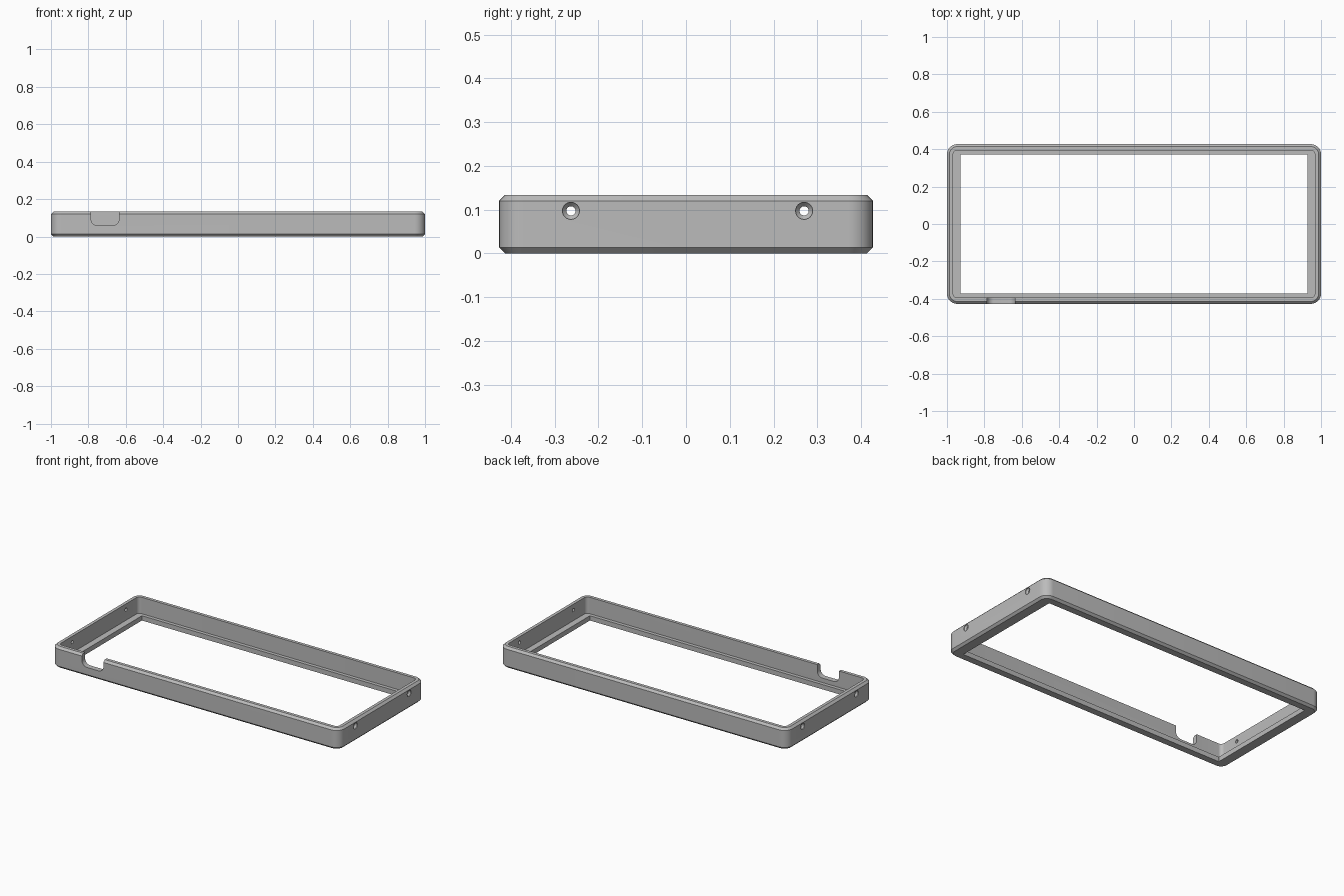
import bpy, bmesh
from math import sin, cos, pi
from mathutils import Vector

if "Cube" in bpy.data.objects:
    bpy.data.objects.remove(bpy.data.objects["Cube"])

HX, HY, H = 1.0, 0.427, 0.133      # half length, half width, height
CHAMFER, WALL, FLOOR = 0.013, 0.033, 0.03
SEG = 10                           # segments per rounded corner

grey = bpy.data.materials.new("grey")
grey.use_nodes = True
colour = (0.5, 0.5, 0.5, 1)
grey.diffuse_color = colour
grey.node_tree.nodes["Principled BSDF"].inputs["Base Color"].default_value = colour


def rounded_rect(hx, hy, r, z):
    """Loop of points around a rounded rectangle at height z."""
    pts = []
    for k, (sx, sy) in enumerate([(1, 1), (-1, 1), (-1, -1), (1, -1)]):
        for i in range(SEG + 1):
            a = (k + i / SEG) * pi / 2
            pts.append(Vector((sx * (hx - r) + r * cos(a), sy * (hy - r) + r * sin(a), z)))
    return pts


def loft(name, loops, closed=False):
    """Skin a series of equal loops; closed joins the last to the first."""
    bm = bmesh.new()
    rings = [[bm.verts.new(p) for p in loop] for loop in loops]
    pairs = list(zip(rings, rings[1:]))
    if closed:
        pairs.append((rings[-1], rings[0]))
    else:
        bm.faces.new(rings[0])
        bm.faces.new(rings[-1])
    for a, b in pairs:
        for i in range(len(a)):
            j = (i + 1) % len(a)
            bm.faces.new((a[i], a[j], b[j], b[i]))
    bmesh.ops.recalc_face_normals(bm, faces=bm.faces)
    mesh = bpy.data.meshes.new(name)
    bm.to_mesh(mesh)
    bm.free()
    mesh.materials.append(grey)
    obj = bpy.data.objects.new(name, mesh)
    bpy.context.collection.objects.link(obj)
    return obj


# Frame: chamfered outer wall, recess, and a ledge around the opening
R = 0.055
section = [
    (HX - CHAMFER, HY - CHAMFER, R - CHAMFER, 0),
    (HX, HY, R, CHAMFER),
    (HX, HY, R, H - CHAMFER),
    (HX - CHAMFER, HY - CHAMFER, R - CHAMFER, H),
    (HX - WALL, HY - WALL, R - WALL, H),
    (HX - WALL, HY - WALL, R - WALL, FLOOR),
    (0.928, 0.372, 0.002, FLOOR),
    (0.928, 0.372, 0.002, 0),
]
frame = loft("bezel_frame", [rounded_rect(*s) for s in section], closed=True)
cutters = []

# Cable notch in the front wall, open at the top
notch = []
for y in (-HY - 0.02, -HY + WALL + 0.01):
    notch.append([Vector((p.x - 0.711, y, p.y + 0.158))
                  for p in rounded_rect(0.075, 0.1, 0.036, 0)])
cutters.append(loft("notch_cutter", notch))

# Countersunk screw holes through both end walls
for side in (-1, 1):
    for y in (-0.263, 0.27):
        loops = []
        for x, r in ((HX + 0.01, 0.0195), (HX - 0.004, 0.0195),
                     (HX - 0.014, 0.0105), (HX - WALL - 0.01, 0.0105)):
            loops.append([Vector((side * x, y + r * cos(t * pi / 12), 0.097 + r * sin(t * pi / 12)))
                          for t in range(24)])
        cutters.append(loft("screw_hole_cutter", loops))

# Cut the frame, then drop the cutters
bpy.ops.object.select_all(action='DESELECT')
bpy.context.view_layer.objects.active = frame
frame.select_set(True)
for cutter in cutters:
    cutter.hide_render = True
    mod = frame.modifiers.new("cut", 'BOOLEAN')
    mod.operation = 'DIFFERENCE'
    mod.solver = 'EXACT'
    mod.object = cutter
    bpy.ops.object.modifier_apply(modifier=mod.name)
for cutter in cutters:
    bpy.data.objects.remove(cutter)

bpy.ops.object.shade_smooth_by_angle(angle=pi / 6)
